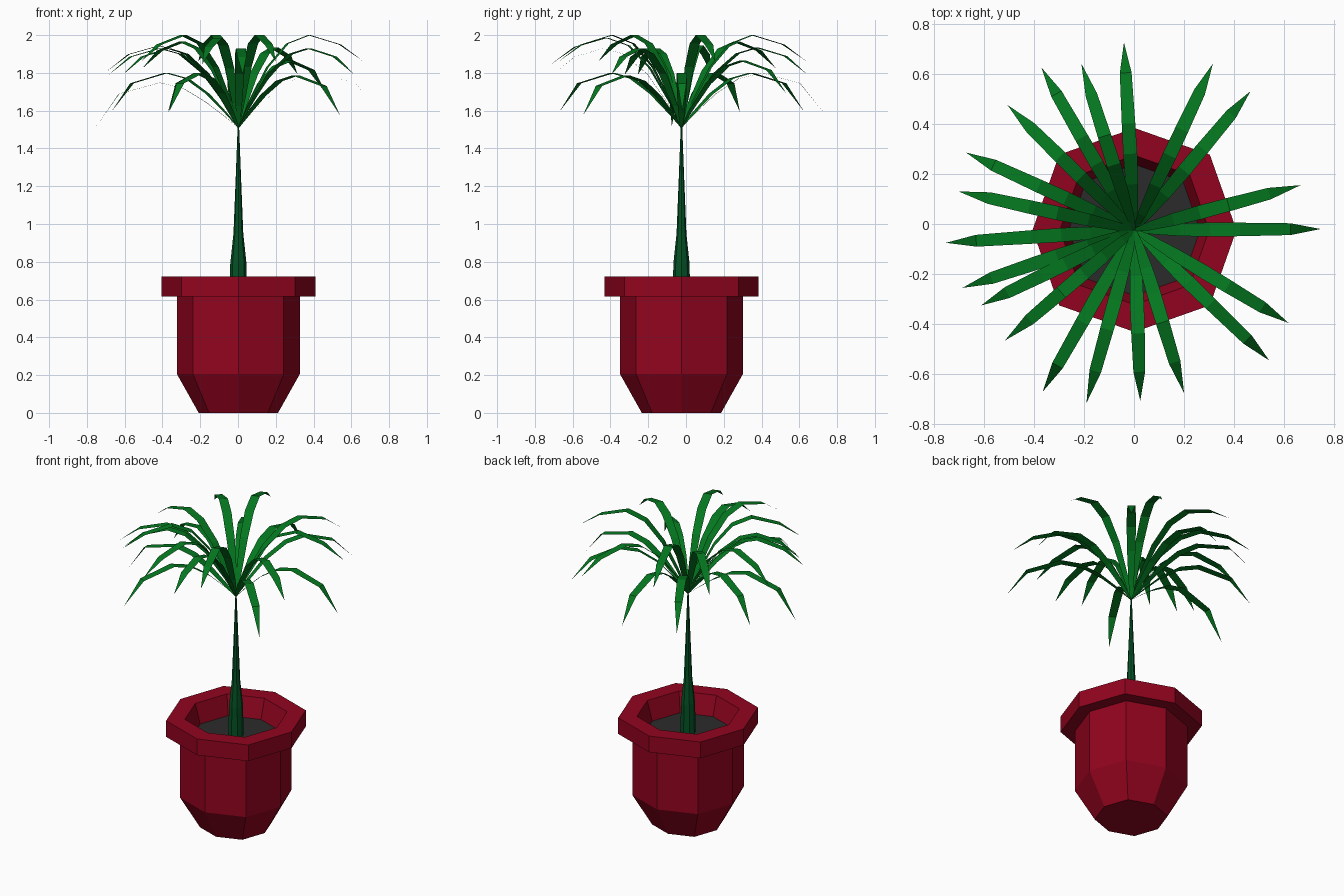
import bpy, math

if "Cube" in bpy.data.objects:
    bpy.data.objects.remove(bpy.data.objects["Cube"])

CX, CY = 0.002, -0.024  # plant axis sits slightly forward of centre


def material(name, rgb):
    m = bpy.data.materials.new(name)
    m.diffuse_color = (*rgb, 1)
    m.use_nodes = True
    m.node_tree.nodes["Principled BSDF"].inputs["Base Color"].default_value = m.diffuse_color
    return m


RED = material("dark red", (0.285, 0.0012, 0.013))
SOIL = material("soil grey", (0.024, 0.024, 0.024))
STEM = material("stem green", (0.0012, 0.083, 0.018))
LEAF = material("leaf green", (0.0012, 0.187, 0.014))


def make(name, verts, faces, mat):
    me = bpy.data.meshes.new(name)
    me.from_pydata(verts, [], faces)
    me.materials.append(mat)
    ob = bpy.data.objects.new(name, me)
    bpy.context.collection.objects.link(ob)
    return ob


def lathe(name, profile, mat, cap_start=False, cap_end=False, diag=1.0, n=8):
    """Stack of eight-sided rings; diag stretches the diagonal corners."""
    verts, faces = [], []
    for r, z in profile:
        for i in range(n):
            a = 2 * math.pi * i / n
            k = r * (diag if i % 2 else 1)
            verts.append((CX + k * math.cos(a), CY + k * math.sin(a), z))
    for j in range(len(profile) - 1):
        for i in range(n):
            a, b = j * n + i, j * n + (i + 1) % n
            faces.append((a, b, b + n, a + n))
    if cap_start:
        faces.append(tuple(reversed(range(n))))
    if cap_end:
        faces.append(tuple(range((len(profile) - 1) * n, len(profile) * n)))
    return make(name, verts, faces, mat)


# Pot: tapered foot, straight body, overhanging rim and inner wall
lathe("pot", [(0.21, 0), (0.325, 0.205), (0.325, 0.615), (0.407, 0.615),
              (0.407, 0.722), (0.298, 0.722), (0.262, 0.595)], RED,
      cap_start=True, diag=1.045)

# Soil disc
lathe("soil", [(0.262, 0.595)], SOIL, cap_end=True, diag=1.045)

# Tapering stem
lathe("stem", [(0.046, 0.595), (0.043, 0.79), (0.026, 0.95), (0.014, 1.25), (0.004, 1.515)],
      STEM, cap_end=True)

# Leaf arcs (distance, height): 0 drooping, 1 middle, 2 upright
ARCS = [
    [(0, 1.51), (.07, 1.585), (.18, 1.69), (.30, 1.77), (.42, 1.80), (.62, 1.745), (.74, 1.595)],
    [(0, 1.51), (.065, 1.625), (.19, 1.795), (.32, 1.90), (.43, 1.93), (.59, 1.885), (.71, 1.79)],
    [(0, 1.51), (.06, 1.645), (.16, 1.83), (.27, 1.955), (.39, 2.0), (.56, 1.95), (.69, 1.86)],
]
WIDTHS = [0.012, 0.034, 0.05, 0.056, 0.054, 0.047]

# Leaf tips seen from above, and how upright each leaf is
LEAVES = [
    (.745, -.02, 0), (.665, .155, 2), (.465, .53, .5), (.315, .64, 1.05), (-.04, .725, 0),
    (-.21, .64, 2), (-.37, .625, 0), (-.505, .475, 1.5), (-.67, .285, 0), (-.70, .13, 1.2),
    (-.75, -.075, -.4), (-.685, -.255, 1), (-.61, -.325, 1), (-.515, -.465, 2), (-.365, -.67, 0),
    (-.19, -.715, 1.8), (.025, -.705, 1), (.20, -.675, 2), (.54, -.545, -.1), (.617, -.395, 1),
]


def arc_at(level):
    """Blend between neighbouring arcs."""
    i = 1 if level > 1 else 0
    t = level - i
    return [tuple(p + (q - p) * t for p, q in zip(a, b)) for a, b in zip(ARCS[i], ARCS[i + 1])]


def leaf(name, tx, ty, level):
    """Flat pointed strip bent along an arc towards its tip."""
    arc = arc_at(level)
    dx, dy = tx - CX, ty - CY
    length = math.hypot(dx, dy)
    ux, uy = dx / length, dy / length
    s = length / arc[-1][0]
    verts = []
    for (r, z), w in zip(arc, WIDTHS):
        for h in (w / 2, -w / 2):  # right edge, then left edge
            verts.append((CX + ux * r * s + uy * h, CY + uy * r * s - ux * h, z))
    verts.append((tx, ty, arc[-1][1]))
    n = len(verts)
    faces = [(i, i + 2, i + 3, i + 1) for i in range(0, n - 3, 2)]
    faces.append((n - 3, n - 1, n - 2))
    return make(name, verts, faces, LEAF)


for i, (tx, ty, level) in enumerate(LEAVES):
    leaf(f"leaf_{i + 1}", tx, ty, level)
